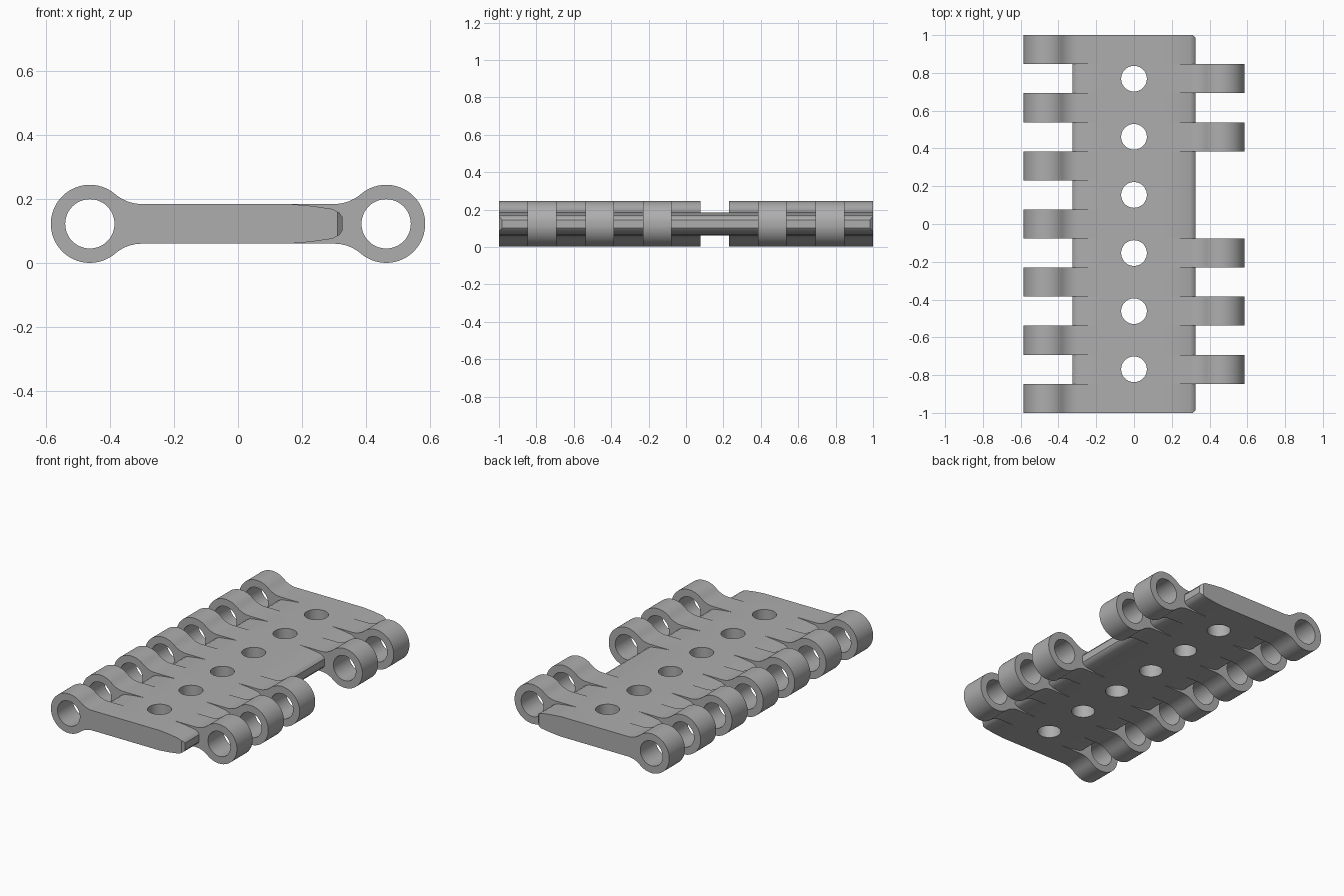
import bpy, bmesh
from math import sqrt, sin, cos, atan2, pi
from mathutils import Matrix, Vector

if "Cube" in bpy.data.objects:
    bpy.data.objects.remove(bpy.data.objects["Cube"])

MID = 0.1235           # height of the pin axis
HALF = 0.062           # half thickness of the plate
PIN_X, LUG_R, BORE_R, BOLT_R = 0.463, 0.122, 0.077, 0.068
ROOT = 0.16            # where lugs leave the plate
SLOTS = 13
PITCH = 2 / SLOTS
MISSING = 7            # slot left without a lug

steel = bpy.data.materials.new("grey steel")
steel.use_nodes = True
steel.diffuse_color = (0.42, 0.42, 0.42, 1)
steel.node_tree.nodes["Principled BSDF"].inputs["Base Color"].default_value = steel.diffuse_color


def add_prism(bm, profile, y0, y1):
    """Extrude an x/z profile (z measured from the pin axis) along y."""
    face = bm.faces.new([bm.verts.new((x, y0, MID + z)) for x, z in profile])
    ext = bmesh.ops.extrude_face_region(bm, geom=[face])
    moved = [v for v in ext["geom"] if isinstance(v, bmesh.types.BMVert)]
    bmesh.ops.translate(bm, verts=moved, vec=(0, y1 - y0, 0))


def make_object(name, bm):
    bmesh.ops.recalc_face_normals(bm, faces=bm.faces)
    mesh = bpy.data.meshes.new(name)
    bm.to_mesh(mesh)
    bm.free()
    obj = bpy.data.objects.new(name, mesh)
    mesh.materials.append(steel)
    bpy.context.collection.objects.link(obj)
    return obj


def mirror_z(upper):
    return upper + [(x, -z) for x, z in reversed(upper)]


def lug_profile(side):
    """Strap with concave fillets running into a round eye."""
    fillet = 0.129
    dx = sqrt((LUG_R + fillet) ** 2 - (HALF + fillet) ** 2)
    touch = atan2(HALF + fillet, dx)
    upper = [(ROOT, HALF)]
    for i in range(9):
        a = -pi / 2 + i / 8 * (pi / 2 - touch)
        upper.append((PIN_X - dx + fillet * cos(a), HALF + fillet + fillet * sin(a)))
    start = pi - touch
    for i in range(1, 24):
        a = start * (1 - i / 24)
        upper.append((PIN_X + LUG_R * cos(a), LUG_R * sin(a)))
    return [(side * x, z) for x, z in mirror_z(upper)]


# Plate with tapered long edges
taper = [(ROOT, HALF), (0.23, 0.056), (0.295, 0.0465), (0.317, 0.0345), (0.326, 0.022)]
right = mirror_z(taper)
bm = bmesh.new()
add_prism(bm, right + [(-x, -z) for x, z in right], -1, 1)
plate = make_object("hinge_link_plate", bm)

# Alternating lugs
bm = bmesh.new()
for i in range(SLOTS):
    if i != MISSING:
        y = -1 + i * PITCH
        add_prism(bm, lug_profile(-1 if i % 2 == 0 else 1), y, y + PITCH)
lugs = make_object("lugs", bm)

# Pin bores, bolt holes and corner chamfers
bm = bmesh.new()
for side in (-1, 1):
    bmesh.ops.create_cone(
        bm, cap_ends=True, segments=48, radius1=BORE_R, radius2=BORE_R, depth=3,
        matrix=Matrix.Translation((side * PIN_X, 0, MID)) @ Matrix.Rotation(pi / 2, 4, "X"))
    corner = Matrix.Translation((0.326, side, MID)) @ Matrix.Rotation(pi / 4, 4, "Z")
    bmesh.ops.create_cube(bm, size=1, matrix=corner @ Matrix.Diagonal((0.022, 0.022, 0.4, 1)))
for i in range(1, SLOTS, 2):
    bmesh.ops.create_cone(
        bm, cap_ends=True, segments=48, radius1=BOLT_R, radius2=BOLT_R, depth=1,
        matrix=Matrix.Translation((0, -1 + (i + 0.5) * PITCH, MID)))
cutters = make_object("hole_cutters", bm)

# Fuse the lugs to the plate, then drill
bpy.ops.object.select_all(action="DESELECT")
bpy.context.view_layer.objects.active = plate
plate.select_set(True)
for helper, operation in ((lugs, "UNION"), (cutters, "DIFFERENCE")):
    helper.hide_render = True
    mod = plate.modifiers.new(operation.title(), "BOOLEAN")
    mod.operation, mod.solver, mod.object = operation, "EXACT", helper
    bpy.ops.object.modifier_apply(modifier=mod.name)
    bpy.data.objects.remove(helper)

bpy.ops.object.shade_smooth_by_angle(angle=pi / 6)
weighted = plate.modifiers.new("Weighted normals", "WEIGHTED_NORMAL")
weighted.keep_sharp = True
